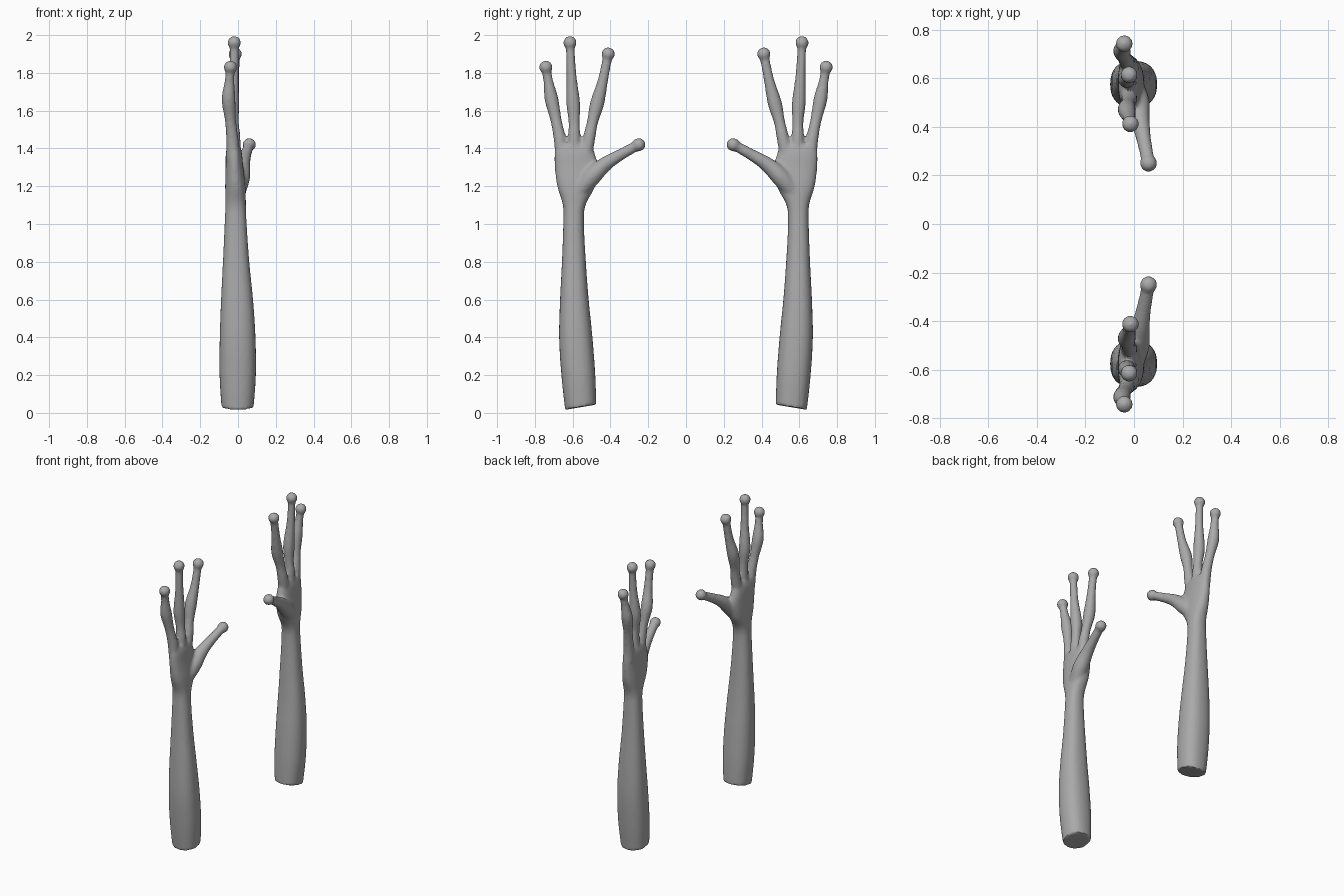
import bpy, bmesh, math
from mathutils import Vector

if "Cube" in bpy.data.objects:
    bpy.data.objects.remove(bpy.data.objects["Cube"])

skin = bpy.data.materials.new("plain grey")
skin.diffuse_color = (0.4, 0.4, 0.4, 1)
skin.use_nodes = True
skin.node_tree.nodes["Principled BSDF"].inputs["Base Color"].default_value = skin.diffuse_color


def spline(keys, steps=4):
    """Catmull-Rom interpolation through tuples of numbers."""
    k = [Vector(p) for p in keys]
    k = [k[0]] + k + [k[-1]]
    out = []
    for i in range(1, len(k) - 2):
        a, b, c, d = k[i - 1:i + 3]
        for s in range(steps):
            t = s / steps
            out.append(0.5 * (2 * b + (c - a) * t + (2 * a - 5 * b + 4 * c - d) * t ** 2
                              + (3 * b - a - 3 * c + d) * t ** 3))
    return out + [k[-1]]


def skin_rings(bm, rings):
    """Bridge rings of points into a closed tube."""
    rv = [[bm.verts.new(p) for p in r] for r in rings]
    n = len(rv[0])
    for a, b in zip(rv, rv[1:]):
        for i in range(n):
            bm.faces.new((a[i], a[(i + 1) % n], b[(i + 1) % n], b[i]))
    bm.faces.new(rv[0][::-1])
    bm.faces.new(rv[-1])


def digit(bm, keys, n=14):
    """Finger along keys of (x, y, z, radius), with a ball at the tip."""
    pts = spline(keys)
    rings = []
    for i, p in enumerate(pts):
        d = (pts[min(i + 1, len(pts) - 1)].xyz - pts[max(i - 1, 0)].xyz).normalized()
        u = Vector((1, 0, 0))
        u = (u - d * u.dot(d)).normalized()
        v = d.cross(u)
        rings.append([p.xyz + p.w * (u * math.cos(a) + v * math.sin(a))
                      for a in (2 * math.pi * j / n for j in range(n))])
    skin_rings(bm, rings)
    ball = bmesh.ops.create_icosphere(bm, subdivisions=3, radius=0.036)
    bmesh.ops.translate(bm, verts=ball["verts"], vec=pts[-1].xyz)


bm = bmesh.new()

# Forearm, wrist and palm: (z, y min, y max, x min, x max)
sections = [
    (0.03, -0.640, -0.475, -0.088, 0.083), (0.20, -0.660, -0.480, -0.098, 0.095),
    (0.40, -0.672, -0.495, -0.097, 0.093), (0.60, -0.667, -0.515, -0.090, 0.080),
    (0.80, -0.657, -0.530, -0.080, 0.060), (1.00, -0.650, -0.540, -0.071, 0.046),
    (1.10, -0.652, -0.532, -0.067, 0.042), (1.20, -0.682, -0.480, -0.068, 0.040),
    (1.30, -0.695, -0.465, -0.066, 0.028), (1.38, -0.696, -0.485, -0.064, 0.020),
    (1.42, -0.685, -0.500, -0.052, 0.008),
]
rings = []
for z, y0, y1, x0, x1 in spline(sections):
    tilt = 0.10 * max(0, 1 - z / 0.2)      # slanted cut at the elbow end
    ring = []
    for j in range(24):
        a = 2 * math.pi * j / 24
        c, s = math.cos(a), math.sin(a)
        e = 0.85                           # slightly squared ellipse
        x = (x0 + x1) / 2 + (x1 - x0) / 2 * math.copysign(abs(c) ** e, c)
        dy = (y1 - y0) / 2 * math.copysign(abs(s) ** e, s)
        ring.append((x, (y0 + y1) / 2 + dy, z + tilt * dy * 2))
    rings.append(ring)
skin_rings(bm, rings)

# Little, middle and index fingers, then the thumb
digit(bm, [(-0.025, -0.655, 1.34, 0.036), (-0.03, -0.668, 1.45, 0.033),
           (-0.04, -0.688, 1.55, 0.030), (-0.05, -0.712, 1.66, 0.037),
           (-0.045, -0.728, 1.75, 0.027), (-0.04, -0.742, 1.83, 0.024)])
digit(bm, [(-0.02, -0.59, 1.34, 0.038), (-0.02, -0.592, 1.46, 0.033),
           (-0.025, -0.592, 1.54, 0.030), (-0.03, -0.597, 1.64, 0.037),
           (-0.022, -0.607, 1.80, 0.026), (-0.02, -0.614, 1.96, 0.024)])
digit(bm, [(-0.02, -0.535, 1.34, 0.036), (-0.02, -0.512, 1.46, 0.033),
           (-0.025, -0.495, 1.54, 0.030), (-0.03, -0.47, 1.64, 0.038),
           (-0.02, -0.44, 1.76, 0.028), (-0.015, -0.412, 1.90, 0.025)])
digit(bm, [(0.0, -0.56, 1.18, 0.045), (0.015, -0.50, 1.25, 0.050),
           (0.025, -0.43, 1.315, 0.040), (0.04, -0.35, 1.365, 0.031),
           (0.06, -0.25, 1.42, 0.027)])

bmesh.ops.recalc_face_normals(bm, faces=bm.faces)
mesh = bpy.data.meshes.new("arms")
bm.to_mesh(mesh)
bm.free()
mesh.materials.append(skin)
arms = bpy.data.objects.new("arms", mesh)
bpy.context.collection.objects.link(arms)

# Fuse the parts into one skin, soften the joints, mirror to the other arm
fuse = arms.modifiers.new("fuse", "REMESH")
fuse.mode = "VOXEL"
fuse.voxel_size = 0.009
soften = arms.modifiers.new("soften", "SMOOTH")
soften.factor = 0.5
soften.iterations = 7
mirror = arms.modifiers.new("mirror", "MIRROR")
mirror.use_axis = (False, True, False)

bpy.context.view_layer.objects.active = arms
arms.select_set(True)
bpy.ops.object.convert(target="MESH")
bpy.ops.object.shade_smooth_by_angle(angle=math.radians(35))
